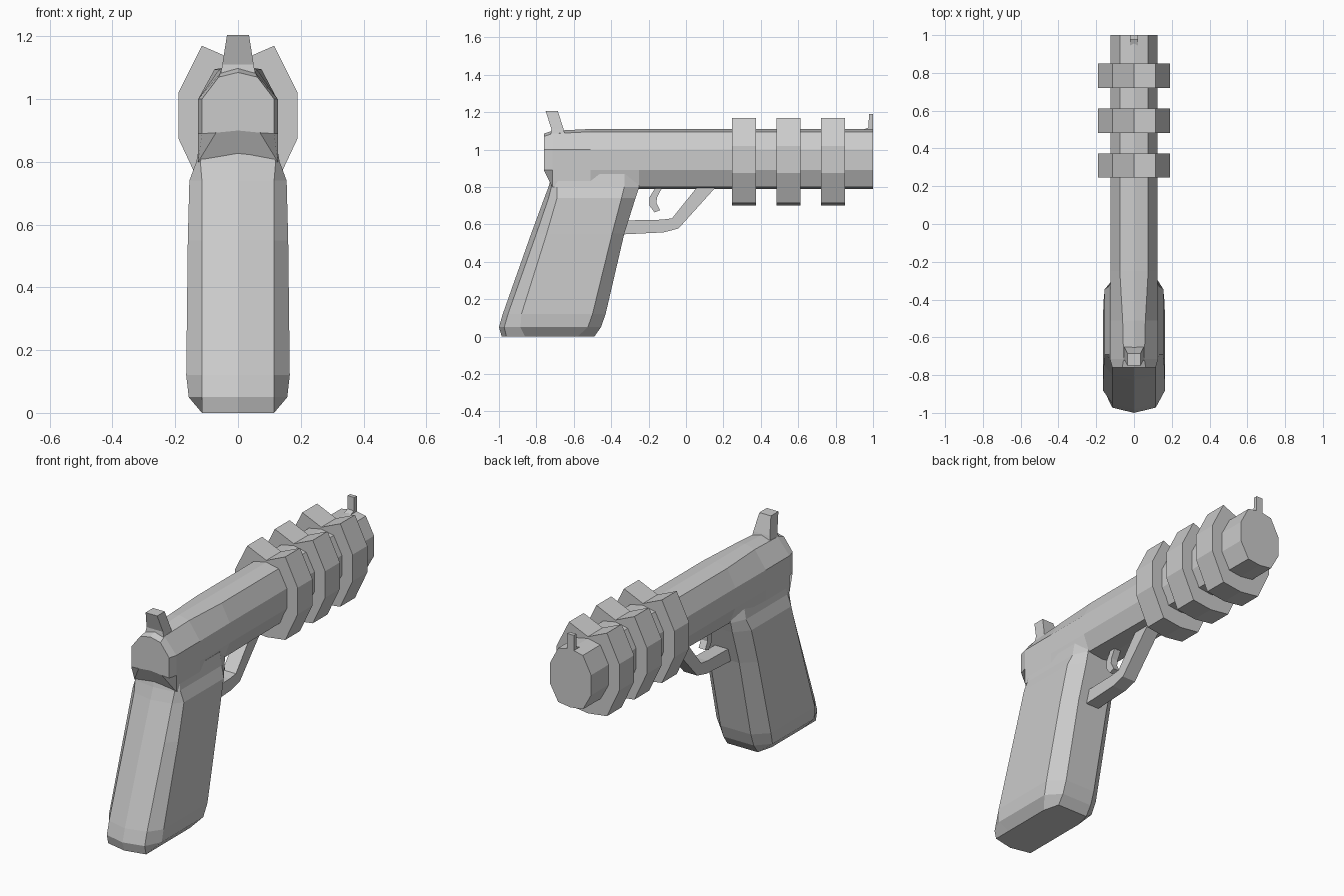
import bpy, bmesh

if "Cube" in bpy.data.objects:
    bpy.data.objects.remove(bpy.data.objects["Cube"])


def loft(name, sections):
    """Skin a list of equal-length closed 3D sections and cap both ends."""
    bm = bmesh.new()
    rings = [[bm.verts.new(p) for p in s] for s in sections]
    n = len(rings[0])
    for a, b in zip(rings, rings[1:]):
        for i in range(n):
            j = (i + 1) % n
            bm.faces.new((a[i], a[j], b[j], b[i]))
    bm.faces.new(rings[0])
    bm.faces.new(rings[-1][::-1])
    bmesh.ops.recalc_face_normals(bm, faces=bm.faces)
    me = bpy.data.meshes.new(name)
    bm.to_mesh(me)
    bm.free()
    ob = bpy.data.objects.new(name, me)
    bpy.context.collection.objects.link(ob)
    return ob


def mirrored(half):
    """Half outline that starts and ends on x = 0 -> full closed outline."""
    return half + [(-x, v) for x, v in half[-2:0:-1]]


def barrel_section(y, top, a, shoulder, b, c, low=0.80, bottom=0.79):
    half = [(0, top), (a, top - 0.015), (b, shoulder), (b, 0.89), (c, low), (0, bottom)]
    return [(x, y, z) for x, z in mirrored(half)]


def plate(name, outline, w):
    """Side (y, z) outline extruded to half width w."""
    return loft(name, [[(x, y, z) for y, z in outline] for x in (-w, w)])


# Barrel and slide, wider and squarer towards the rear
loft("barrel_slide", [
    barrel_section(-0.76, 1.085, 0.062, 1.0, 0.115, 0.07, 0.893, 0.90),
    barrel_section(-0.715, 1.10, 0.055, 1.0, 0.127, 0.127, 0.80, 0.80),
    barrel_section(-0.51, 1.11, 0.06, 1.0, 0.127, 0.127),
    barrel_section(-0.25, 1.11, 0.075, 1.0, 0.125, 0.09),
    barrel_section(1.0, 1.11, 0.075, 1.0, 0.125, 0.075),
])

# Three barrel collars with a notched top
collar = mirrored([(0, 1.12), (0.115, 1.17), (0.19, 1.02), (0.19, 0.875),
                   (0.115, 0.715), (0, 0.70)])
for i, y0 in enumerate((0.245, 0.483, 0.721)):
    loft(f"barrel_collar_{i + 1}", [[(x, y, z) for x, z in collar] for y in (y0, y0 + 0.128)])

# Grip: level, back ridge, back corner, side back, side front, front, widths
levels = [
    (0.00, -0.985, -0.96, -0.86, -0.58, -0.49, 0.115, 0.115),
    (0.05, -1.00, -0.972, -0.885, -0.525, -0.455, 0.115, 0.157),
    (0.12, -0.98, -0.952, -0.88, -0.50, -0.43, 0.115, 0.165),
    (0.55, -0.828, -0.80, -0.745, -0.395, -0.33, 0.115, 0.16),
    (0.74, -0.758, -0.735, -0.69, -0.345, -0.27, 0.115, 0.155),
    (0.80, -0.735, -0.72, -0.69, -0.33, -0.25, 0.12, 0.133),
    (0.87, -0.715, -0.71, -0.68, -0.33, -0.25, 0.10, 0.12),
]
loft("grip", [
    [(x, y, z) for x, y in mirrored([(0, yr), (wi, yb), (wo, ys), (wo, yf), (wi * 0.8, ye), (0, ye)])]
    for z, yr, yb, ys, yf, ye, wi, wo in levels])

# Trigger guard as a bent strap
guard = [((-0.37, 0.545), (-0.37, 0.62)), ((-0.12, 0.557), (-0.13, 0.625)),
         ((-0.04, 0.578), (-0.075, 0.632)), ((0.16, 0.80), (0.06, 0.80))]
w = 0.04
loft("trigger_guard", [[(-w, *o), (w, *o), (w, *i), (-w, *i)] for o, i in guard])

# Trigger blade as a curved strap
blade = [((-0.12, 0.81), (-0.155, 0.81)), ((-0.155, 0.745), (-0.195, 0.745)),
         ((-0.158, 0.715), (-0.195, 0.70)), ((-0.138, 0.676), (-0.168, 0.664))]
w = 0.02
loft("trigger", [[(-w, *o), (w, *o), (w, *i), (-w, *i)] for o, i in blade])

# Sights
loft("rear_sight", [
    [(-w, y0, z), (w, y0, z), (w, y1, z), (-w, y1, z)]
    for w, y0, y1, z in ((0.057, -0.725, -0.645, 1.07), (0.05, -0.72, -0.655, 1.11), (0.035, -0.75, -0.685, 1.205))])
plate("front_sight", [(0.93, 1.10), (1.0, 1.10), (1.0, 1.19), (0.978, 1.19), (0.976, 1.118)], 0.02)
